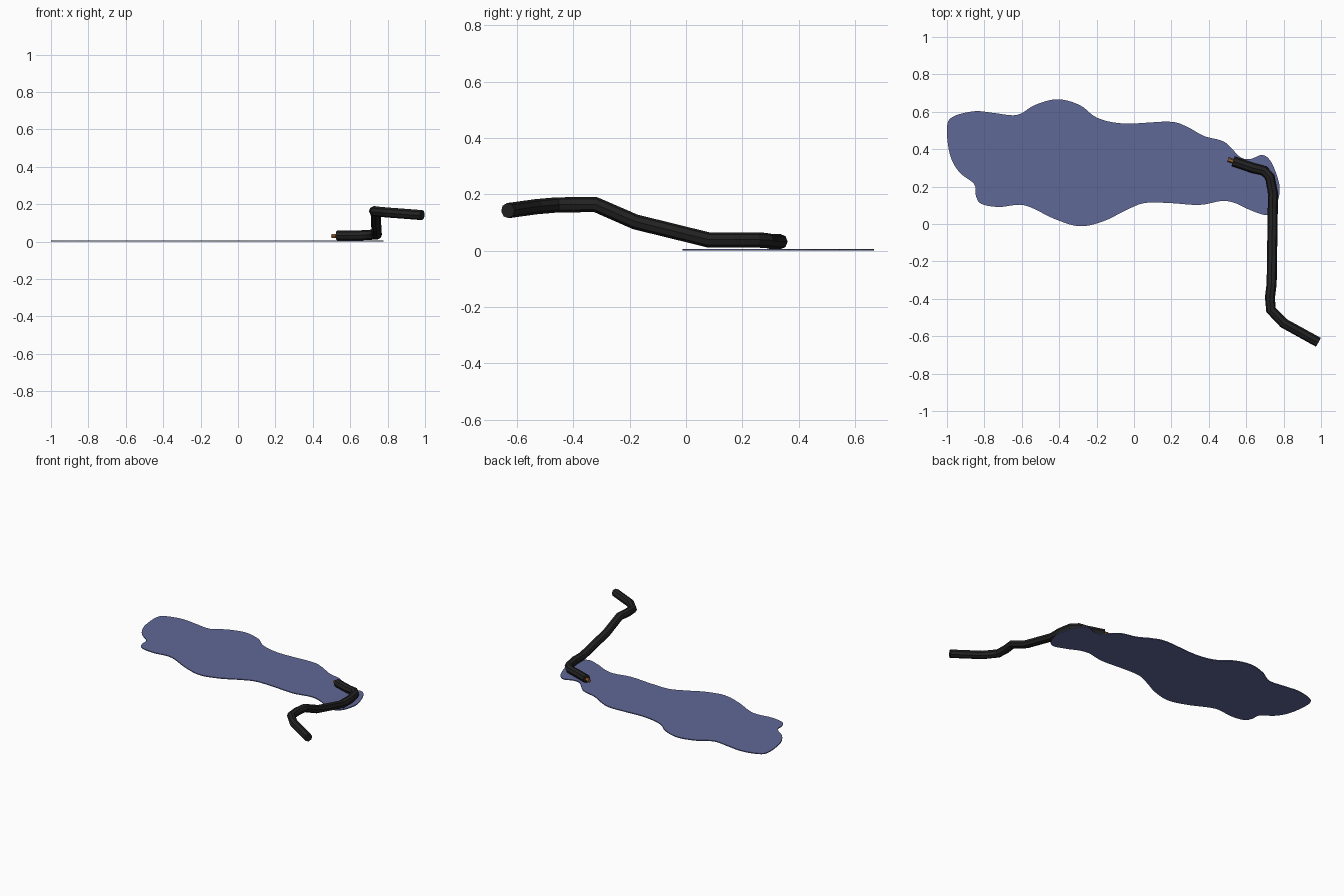
import bpy, bmesh
from mathutils import Vector

if "Cube" in bpy.data.objects:
    bpy.data.objects.remove(bpy.data.objects["Cube"])


def material(name, rgb):
    m = bpy.data.materials.new(name)
    m.diffuse_color = (*rgb, 1)
    m.use_nodes = True
    m.node_tree.nodes["Principled BSDF"].inputs["Base Color"].default_value = m.diffuse_color
    return m


water = material("water blue", (0.118, 0.138, 0.31))
rubber = material("black rubber", (0.016, 0.016, 0.016))
copper = material("copper", (0.33, 0.13, 0.04))


def smooth_loop(pts, steps=5):
    """Closed Catmull-Rom curve through the points."""
    out, n = [], len(pts)
    for i in range(n):
        a, b, c, d = (Vector(pts[(i + k) % n]) for k in (-1, 0, 1, 2))
        for s in range(steps):
            t = s / steps
            out.append(0.5 * (2 * b + (c - a) * t + (2 * a - 5 * b + 4 * c - d) * t * t
                              + (3 * b - a - 3 * c + d) * t ** 3))
    return out


def tube(name, pts, radius, mat, res=2):
    cu = bpy.data.curves.new(name, 'CURVE')
    cu.dimensions = '3D'
    cu.bevel_depth = radius
    cu.bevel_resolution = res
    cu.use_fill_caps = True
    sp = cu.splines.new('POLY')
    sp.points.add(len(pts) - 1)
    for p, co in zip(sp.points, pts):
        p.co = (*co, 1)
    sp.use_smooth = False
    cu.materials.append(mat)
    ob = bpy.data.objects.new(name, cu)
    bpy.context.collection.objects.link(ob)
    bpy.ops.object.select_all(action='DESELECT')
    ob.select_set(True)
    bpy.context.view_layer.objects.active = ob
    bpy.ops.object.convert(target='MESH')
    return ob


# Puddle: thin plate with a wavy outline
outline = [(-1, .52), (-.965, .575), (-.85, .603), (-.745, .593), (-.625, .583), (-.53, .636),
           (-.41, .667), (-.29, .636), (-.195, .567), (-.05, .537), (.19, .547), (.285, .519),
           (.375, .47), (.485, .438), (.565, .36), (.62, .347), (.685, .369), (.73, .337),
           (.767, .25), (.779, .176), (.757, .09), (.71, .048), (.62, .075), (.54, .112),
           (.468, .123), (.35, .102), (.19, .112), (.055, .112), (-.05, .07), (-.16, .016),
           (-.29, -.012), (-.425, .027), (-.585, .1), (-.72, .091), (-.815, .107),
           (-.845, .15), (-.855, .214), (-.935, .278), (-.985, .374)]
bm = bmesh.new()
base = bm.faces.new([bm.verts.new((p.x, p.y, 0)) for p in reversed(smooth_loop(outline))])
top = bmesh.ops.extrude_face_region(bm, geom=[base], use_keep_orig=True)
for v in top['geom']:
    if isinstance(v, bmesh.types.BMVert):
        v.co.z = 0.006
bmesh.ops.recalc_face_normals(bm, faces=bm.faces)
me = bpy.data.meshes.new("puddle")
bm.to_mesh(me)
bm.free()
me.materials.append(water)
bpy.context.collection.objects.link(bpy.data.objects.new("puddle", me))

# Cable: bent black sleeve
tube("cable_sleeve", [(.53, .335, .032), (.64, .298, .033), (.695, .285, .036), (.727, .25, .038),
                      (.743, .165, .038), (.742, .08, .038), (.738, -.18, .102),
                      (.736, -.32, .163), (.727, -.39, .163), (.732, -.46, .162),
                      (.80, -.53, .156), (.985, -.632, .142)], 0.027, rubber)
# Bare wire end
tube("copper_wire", [(.502, .345, .031), (.56, .325, .032)], 0.012, copper, 1)
